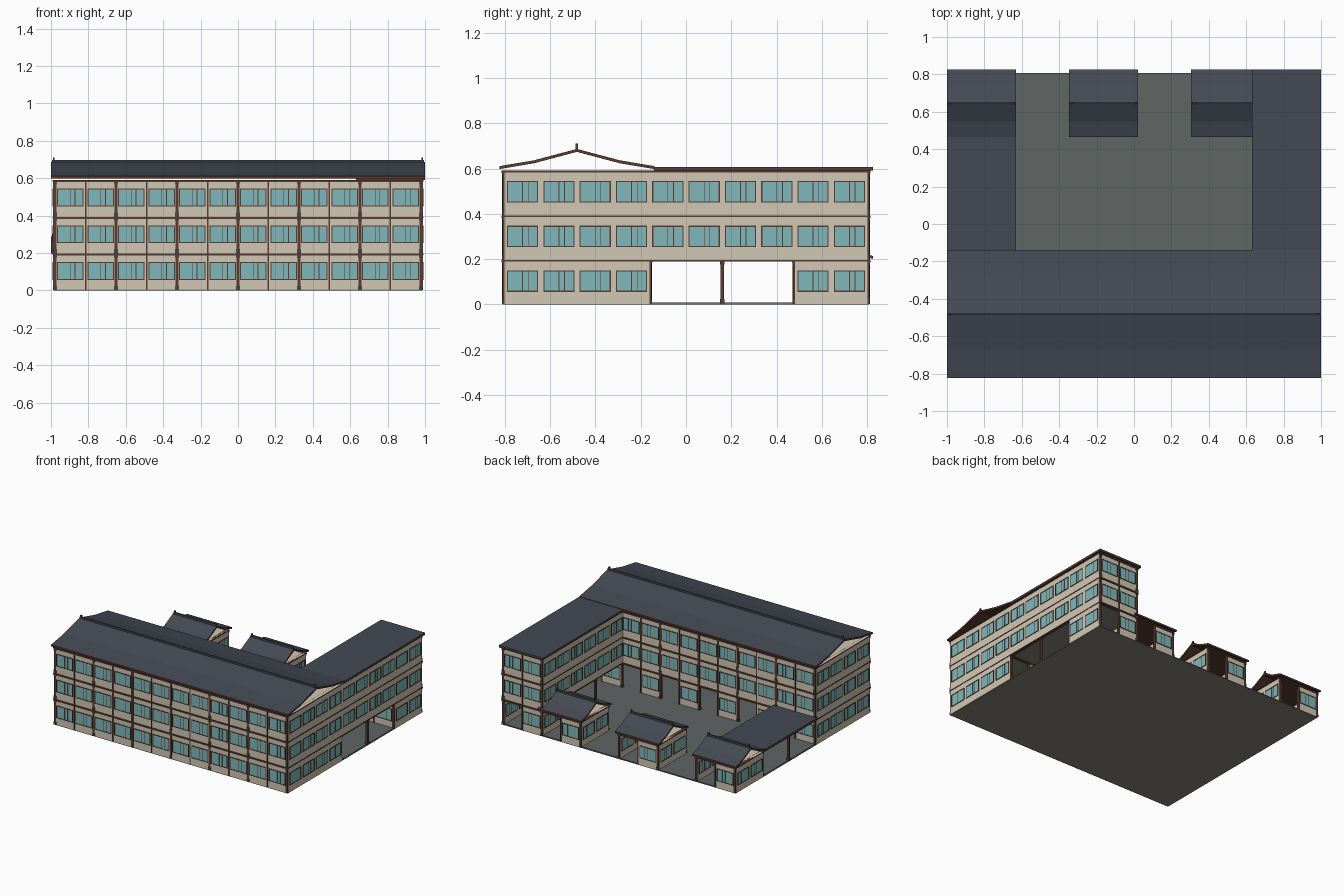
import bpy, bmesh
from mathutils import Matrix, Vector

if "Cube" in bpy.data.objects:
    bpy.data.objects.remove(bpy.data.objects["Cube"])


def mat(name, rgb):
    m = bpy.data.materials.new(name)
    m.diffuse_color = (*rgb, 1)
    m.use_nodes = True
    m.node_tree.nodes["Principled BSDF"].inputs["Base Color"].default_value = m.diffuse_color
    return m


PLASTER = mat("warm_plaster", (0.64, 0.58, 0.46))
WOOD = mat("dark_brown_wood", (0.105, 0.045, 0.03))
GLASS = mat("teal_glass", (0.215, 0.48, 0.50))
SLATE = mat("slate_roof", (0.057, 0.067, 0.088))
PAVING = mat("grey_paving", (0.115, 0.128, 0.127))
CONCRETE = mat("foundation_concrete", (0.24, 0.225, 0.195))
STONE = mat("dark_stone", (0.06, 0.06, 0.058))

parts = {}  # part name -> (bmesh, materials)


def part(name, *mats):
    return parts.setdefault(name, (bmesh.new(), mats))[0]


def box(name, m, x0, x1, y0, y1, z0, z1):
    bm = part(name, m)
    c = Vector(((x0 + x1) / 2, (y0 + y1) / 2, (z0 + z1) / 2))
    s = (abs(x1 - x0), abs(y1 - y0), abs(z1 - z0), 1)
    bmesh.ops.create_cube(bm, size=1, matrix=Matrix.Translation(c) @ Matrix.Diagonal(s))


# Bay grid, storey height, and height where the ground storey starts
H = 0.197
G = 0.003
X = [-0.978 + 0.326 * i for i in range(7)]
Y = [-0.802 + 0.3208 * j for j in range(6)]
columns = set()


def strip(name, m, axis, line, a, b, z0, z1, t):
    """Box of thickness t lying along a wall line."""
    if axis == 'x':
        box(name, m, a, b, line - t / 2, line + t / 2, z0, z1)
    else:
        box(name, m, line - t / 2, line + t / 2, a, b, z0, z1)


def window_panel(axis, line, a, b, z):
    # side walls are thicker and cover the columns
    t = 0.012 if axis == 'x' else 0.021
    strip("wall_panels", PLASTER, axis, line, a, b, max(z, G), z + H, t)
    c, w = (a + b) / 2, (b - a) * 0.43
    lo, hi = z + 0.056, z + 0.151
    strip("window_panes", GLASS, axis, line, c - w, c + w, lo, hi, t + 0.003)
    f = 0.005
    for p, q in ((lo, lo + f), (hi - f, hi)):
        strip("window_frames", WOOD, axis, line, c - w, c + w, p, q, t + 0.008)
    for p in (c - w + f / 2, c + w - f / 2):
        strip("window_frames", WOOD, axis, line, p - f / 2, p + f / 2, lo, hi, t + 0.008)
    for p in (c, c + w * 0.36):
        strip("window_mullions", WOOD, axis, line, p - 0.0017, p + 0.0017, lo, hi, t + 0.005)


def bay(axis, i, j, k, kind="full"):
    """One bay of facade from grid point (i, j) on storey k: full, half open, or open."""
    if axis == 'x':
        line, a, b, ends = Y[j], X[i], X[i + 1], ((i, j, k), (i + 1, j, k))
    else:
        line, a, b, ends = X[i], Y[j], Y[j + 1], ((i, j, k), (i, j + 1, k))
    columns.update(ends)
    z, mid = k * H, (a + b) / 2
    h = 0.011 if axis == 'x' else 0.007
    strip("storey_beams", WOOD, axis, line, a - 0.01, b + 0.01, z + H - h, z + H, 0.026)
    if kind == "open":
        return
    window_panel(axis, line, a, mid, z)
    if kind == "full":
        window_panel(axis, line, mid, b, z)
    if axis == 'x':
        strip("middle_posts", WOOD, axis, line, mid - 0.004, mid + 0.004, max(z, G), z + H, 0.022)


# Main hall: six by two bays on three storeys, court side half open below
for k in range(3):
    for i in range(6):
        bay('x', i, 0, k)
        if k == 0 or i < 5:
            bay('x', i, 2, k, "half" if k == 0 else "full")
    for j in range(2):
        bay('y', 0, j, k)
        bay('y', 6, j, k)

# Right wing: passage below its first two bays
for j in (2, 3, 4):
    for i in (5, 6):
        bay('y', i, j, 0, "full" if j == 4 else "open")
        for k in (1, 2):
            bay('y', i, j, k)
bay('x', 5, 4, 0)
for k in range(3):
    bay('x', 5, 5, k, "half" if k == 0 else "full")

# Left covered walkway
for j in (2, 3):
    for i in (0, 1):
        bay('y', i, j, 0, "open")

# Three small gatehouses
for i in (0, 2, 4):
    bay('x', i, 4, 0)
    bay('x', i, 5, 0, "half")
    bay('y', i, 4, 0)
    if i < 4:
        bay('y', i + 1, 4, 0)

# Columns with stone bases and capitals
for i, j, k in sorted(columns):
    x, y, z = X[i], Y[j], k * H
    for name, m, r, lo, hi in (("columns", WOOD, 0.008, 0, H),
                               ("column_bases", STONE, 0.0102, 0, 0.024),
                               ("column_capitals", WOOD, 0.0102, H - 0.02, H - 0.006)):
        box(name, m, x - r, x + r, y - r, y + r, max(z + lo, G), z + hi)

# Foundation with paving on top, floors and ceilings
box("foundation", CONCRETE, -0.985, 0.985, -0.808, 0.808, 0, 0.004)
box("courtyard_paving", PAVING, -0.98, 0.98, -0.805, 0.805, 0.004, 0.008)
for k in (1, 2):
    z = k * H
    box("floor_slabs", CONCRETE, X[0], X[6], Y[0], Y[2], z - 0.007, z - 0.001)
    box("floor_slabs", CONCRETE, X[5], X[6], Y[2], Y[5], z - 0.007, z - 0.001)
box("attic_floor", PLASTER, X[0], X[6], Y[0], Y[2], 3 * H - 0.01, 3 * H - 0.002)
for i in (0, 2, 4):
    box("gatehouse_ceilings", WOOD, X[i], X[i + 1], Y[4], Y[5], H - 0.01, H - 0.005)
    box("gatehouse_attic_floors", PLASTER, X[i], X[i + 1], Y[4], Y[5], H - 0.005, H - 0.001)


# Gable roofs: folded profile extruded along x, slate on top and wood elsewhere
def gable(name, x0, x1, yc, half, z_eave, z_kink, z_top, t=0.013):
    bm = part(name, SLATE, WOOD)
    top = [(yc - half, z_eave), (yc - half * 0.55, z_kink), (yc, z_top),
           (yc + half * 0.55, z_kink), (yc + half, z_eave)]
    rings = []
    for x in (x0, x1):
        rings.append([[bm.verts.new((x, y, z - d)) for y, z in top] for d in (0, t)])
    (a, al), (b, bl) = rings
    for n in range(4):
        f = bm.faces.new((a[n], b[n], b[n + 1], a[n + 1]))
        f.material_index = 0
        for vs in ((al[n], al[n + 1], bl[n + 1], bl[n]),
                   (a[n], a[n + 1], al[n + 1], al[n]),
                   (b[n], bl[n], bl[n + 1], b[n + 1])):
            bm.faces.new(vs).material_index = 1
    for n in (0, 4):
        bm.faces.new((a[n], al[n], bl[n], b[n])).material_index = 1
    bmesh.ops.recalc_face_normals(bm, faces=bm.faces[:])
    # ridge cap and raised ends
    box("ridge_caps", SLATE, x0 + 0.005, x1 - 0.005, yc - 0.005, yc + 0.005, z_top - 0.01, z_top + 0.012)
    for x in (x0 + 0.015, x1 - 0.015):
        box("ridge_ends", WOOD, x - 0.005, x + 0.005, yc - 0.006, yc + 0.006, z_top, z_top + 0.023)


gable("main_roof", -1, 1, -0.482, 0.342, 0.611, 0.637, 0.687)
for i in (0, 2, 4):
    gable("gatehouse_roofs", X[i] - 0.022, X[i + 1] + 0.022, 0.646, 0.18, 0.214, 0.24, 0.29)


# Flat roofs: wood slab with slate covering
def flat(name, x0, x1, y0, y1, z):
    box(name + "_deck", WOOD, x0, x1, y0, y1, z, z + 0.01)
    box(name + "_covering", SLATE, x0, x1, y0, y1, z + 0.01, z + 0.017)


flat("wing_roof", 0.63, 1, -0.142, 0.826, 0.591)
flat("walkway_roof", -1, -0.63, -0.16, 0.468, 0.197)

# Turn every part into an object
for name, (bm, mats) in parts.items():
    me = bpy.data.meshes.new(name)
    bm.to_mesh(me)
    bm.free()
    for m in mats:
        me.materials.append(m)
    bpy.context.scene.collection.objects.link(bpy.data.objects.new(name, me))
